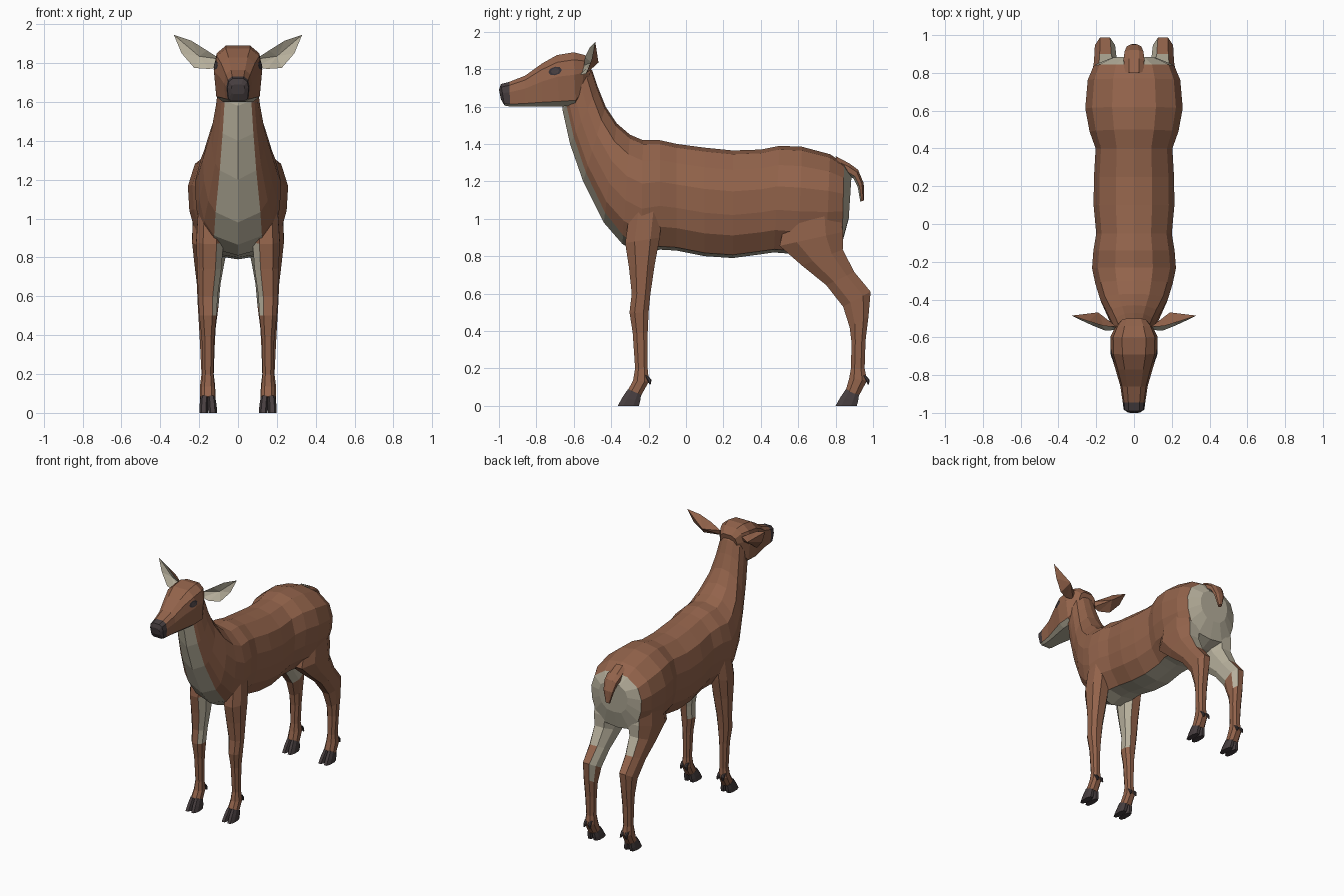
import bpy, bmesh, math
from mathutils import Vector
from mathutils.bvhtree import BVHTree


def material(name, rgb):
    m = bpy.data.materials.new(name)
    m.diffuse_color = (*rgb, 1)
    return m


BROWN = material("brown_coat", (0.29, 0.125, 0.07))
CREAM = material("cream_fur", (0.47, 0.43, 0.33))
DARK = material("dark_horn", (0.062, 0.048, 0.05))
EYE = material("eye_grey", (0.035, 0.03, 0.035))
MATS = [BROWN, CREAM, DARK, EYE]

# Half cross-sections: (width fraction, position from bottom/back 0 to top/front 1)
OCTAGON = [(0.5, 0), (1, 0.27), (1, 0.73), (0.5, 1)]
HEAD = [(0.62, 0), (0.9, 0.1), (1, 0.58), (0.88, 0.86), (0.5, 1)]


def trunk_section(w):
    return [(0, 0), (w, 0.03 + (w - 0.5) * 0.5), (0.85, 0.21), (0.97, 0.4),
            (1, 0.62), (0.86, 0.82), (0.45, 0.965), (0, 1)]


def ring(top, bot, hw, half, xc=0.0):
    """Closed outline between two (y, z) points, symmetric about xc."""
    left = [(-u, v) for u, v in reversed(half) if u > 0]
    return [(xc + u * hw, bot[0] + (top[0] - bot[0]) * v, bot[1] + (top[1] - bot[1]) * v)
            for u, v in half + left]


def finish(name, bm, rule, mirror=False):
    bmesh.ops.recalc_face_normals(bm, faces=bm.faces)
    bm.normal_update()
    for f in bm.faces:
        f.material_index = rule(f.calc_center_median(), f.normal)
    me = bpy.data.meshes.new(name)
    bm.to_mesh(me)
    bm.free()
    for m in MATS:
        me.materials.append(m)
    ob = bpy.data.objects.new(name, me)
    bpy.context.collection.objects.link(ob)
    if mirror:
        mod = ob.modifiers.new("Mirror", 'MIRROR')
        mod.use_mirror_merge = False
    return ob


def loft(name, rings, rule, mirror=False):
    bm = bmesh.new()
    vs = [[bm.verts.new(p) for p in r] for r in rings]
    n = len(vs[0])
    for a, b in zip(vs, vs[1:]):
        for j in range(n):
            k = (j + 1) % n
            bm.faces.new((a[j], a[k], b[k], b[j]))
    bm.faces.new(vs[0])
    bm.faces.new(vs[-1])
    return finish(name, bm, rule, mirror)


# Body and neck: top point, bottom point, half width, cream strip width
trunk = [
    ((0.885, 1.23), (0.87, 1.00), 0.12, 0.5), ((0.845, 1.295), (0.835, 0.87), 0.212, 0.5),
    ((0.77, 1.345), (0.75, 0.83), 0.245, 0.5), ((0.62, 1.385), (0.60, 0.81), 0.258, 0.5),
    ((0.50, 1.39), (0.47, 0.82), 0.235, 0.5), ((0.40, 1.37), (0.40, 0.81), 0.203, 0.5),
    ((0.25, 1.365), (0.25, 0.79), 0.212, 0.5), ((0.10, 1.38), (0.10, 0.80), 0.214, 0.5),
    ((-0.05, 1.40), (-0.05, 0.83), 0.20, 0.5), ((-0.14, 1.42), (-0.14, 0.835), 0.215, 0.5),
    ((-0.23, 1.42), (-0.24, 0.81), 0.222, 0.55), ((-0.30, 1.45), (-0.34, 0.865), 0.205, 0.6),
    ((-0.37, 1.51), (-0.44, 0.98), 0.18, 0.64), ((-0.43, 1.60), (-0.55, 1.20), 0.138, 0.68),
    ((-0.47, 1.70), (-0.62, 1.40), 0.113, 0.7), ((-0.50, 1.79), (-0.66, 1.58), 0.098, 0.7),
    ((-0.53, 1.83), (-0.66, 1.66), 0.09, 0.7)]


def trunk_rule(c, n):
    if c.y > 0.835:                                   # rump patch
        return 0 if n.z > 0.6 else 1
    t = min(trunk, key=lambda r: abs((r[0][0] + r[1][0]) / 2 - c.y) + abs((r[0][1] + r[1][1]) / 2 - c.z))
    if c.y < -0.3:                                    # throat and chest
        return 1 if abs(c.x) < t[2] * 0.55 and n.y < -0.2 and n.z < 0.3 else 0
    return 1 if abs(c.x) < t[2] * 0.42 and n.z < -0.5 else 0


loft("body", [ring(t, b, h, trunk_section(w)) for t, b, h, w in trunk], trunk_rule)

# Head with dark nose and cream chin
skull = [
    ((-1.0, 1.69), (-0.99, 1.64), 0.035), ((-0.99, 1.72), (-0.97, 1.605), 0.055),
    ((-0.945, 1.732), (-0.94, 1.60), 0.06), ((-0.86, 1.765), (-0.86, 1.60), 0.072),
    ((-0.77, 1.83), (-0.77, 1.60), 0.098), ((-0.69, 1.875), (-0.68, 1.60), 0.124),
    ((-0.60, 1.89), (-0.59, 1.605), 0.125), ((-0.54, 1.875), (-0.56, 1.65), 0.10),
    ((-0.50, 1.83), (-0.53, 1.70), 0.07)]


def head_rule(c, n):
    if c.y < -0.94 and c.z > 1.62:
        return 2
    return 1 if n.z < -0.75 else 0


head = loft("head", [ring(t, b, h, HEAD) for t, b, h in skull], head_rule)

# Eyes: thin almond plates laid on the cheeks
me = head.data
tree = BVHTree.FromPolygons([v.co for v in me.vertices], [p.vertices for p in me.polygons])


def eye_plate(name, ry, rz, lift, mat):
    bm = bmesh.new()
    pts = [(0, 0)] + [(math.cos(a * math.pi / 4) * ry, math.sin(a * math.pi / 4) * rz) for a in range(8)]
    vs = []
    for dy, dz in pts:
        hit = tree.ray_cast(Vector((1, -0.70 + dy, 1.79 + dz + dy * 0.15)), Vector((-1, 0, 0)))[0]
        vs.append(bm.verts.new((hit.x + lift, hit.y, hit.z)))
    for i in range(8):
        bm.faces.new((vs[0], vs[1 + i], vs[1 + (i + 1) % 8]))
    finish(name, bm, lambda c, n: mat, True)


eye_plate("eyelids", 0.036, 0.023, 0.003, 3)
eye_plate("eyes", 0.022, 0.016, 0.005, 2)

# Ears: cream hollow in front, brown shell behind
rim = [(0.09, -0.545, 1.82), (0.16, -0.54, 1.865), (0.24, -0.515, 1.915), (0.33, -0.485, 1.945),
       (0.29, -0.505, 1.85), (0.225, -0.535, 1.775), (0.15, -0.565, 1.77), (0.09, -0.56, 1.78)]
bm = bmesh.new()
edge = [bm.verts.new(p) for p in rim]
hollow = bm.verts.new((0.20, -0.505, 1.835))
shell = bm.verts.new((0.19, -0.468, 1.835))
for a, b in zip(edge, edge[1:] + edge[:1]):
    bm.faces.new((a, b, hollow))
    bm.faces.new((b, a, shell))
finish("ears", bm, lambda c, n: 1 if n.y < 0 else 0, True)

# Tail
tail = [((0.80, 1.335), (0.82, 1.24), 0.05), ((0.875, 1.295), (0.865, 1.23), 0.055),
        ((0.92, 1.262), (0.895, 1.215), 0.05), ((0.95, 1.19), (0.918, 1.17), 0.038),
        ((0.953, 1.10), (0.932, 1.09), 0.014)]
loft("tail", [ring(t, b, h, OCTAGON) for t, b, h in tail],
     lambda c, n: 1 if n.y < -0.3 and n.z < 0 else 0)

# Legs: front point, back point, inner x, outer x
fore = [((-0.29, 1.12), (-0.12, 1.12), 0.08, 0.20), ((-0.325, 0.87), (-0.14, 0.90), 0.075, 0.215),
        ((-0.305, 0.74), (-0.168, 0.75), 0.085, 0.21), ((-0.29, 0.60), (-0.19, 0.60), 0.105, 0.205),
        ((-0.302, 0.50), (-0.20, 0.50), 0.11, 0.20), ((-0.285, 0.39), (-0.205, 0.39), 0.122, 0.187),
        ((-0.272, 0.20), (-0.205, 0.20), 0.127, 0.182), ((-0.283, 0.135), (-0.198, 0.13), 0.12, 0.19),
        ((-0.31, 0.085), (-0.24, 0.055), 0.118, 0.192)]
hind = [((0.54, 1.02), (0.81, 1.08), 0.07, 0.23), ((0.50, 0.855), (0.84, 0.93), 0.05, 0.236),
        ((0.62, 0.75), (0.838, 0.835), 0.07, 0.225), ((0.75, 0.645), (0.90, 0.715), 0.09, 0.212),
        ((0.84, 0.53), (0.987, 0.61), 0.10, 0.207), ((0.875, 0.42), (0.976, 0.48), 0.115, 0.20),
        ((0.885, 0.34), (0.96, 0.35), 0.12, 0.195), ((0.882, 0.20), (0.955, 0.20), 0.125, 0.188),
        ((0.872, 0.145), (0.968, 0.135), 0.118, 0.195), ((0.855, 0.085), (0.925, 0.055), 0.115, 0.195)]


def fore_rule(c, n):
    return 1 if n.x < -0.55 and 0.55 < c.z < 0.95 else 0


def hind_rule(c, n):
    inner = n.x < -0.5 and c.z > 0.53
    back = n.y > 0.6 and c.z > 0.74 and c.x < 0.17
    return 1 if inner or back else 0


for name, rows, rule in (("front", fore, fore_rule), ("hind", hind, hind_rule)):
    loft(name + "_legs", [ring(f, b, (o - i) / 2, OCTAGON, (o + i) / 2) for f, b, i, o in rows], rule, True)
    (fy, fz), (by, bz), xi, xo = rows[-1]
    for side, xt, xb in (("inner", 0.137, 0.129), ("outer", 0.173, 0.177)):
        # Cloven hoof: one toe each side of the split
        loft(f"{name}_{side}_hooves", [
            ring((fy, fz + 0.004), (by, bz + 0.004), 0.02, OCTAGON, xt),
            ring((fy - 0.03, 0.045), (by - 0.005, 0.025), 0.023, OCTAGON, (xt + xb) / 2),
            ring((fy - 0.055, 0), (by - 0.012, 0), 0.022, OCTAGON, xb)],
            lambda c, n: 2, True)
        # Dewclaws behind the ankle
        y = rows[-2][1][0]
        loft(f"{name}_{side}_dewclaws", [
            ring((y - 0.025, 0.165), (y - 0.005, 0.16), 0.012, OCTAGON, xt),
            ring((y - 0.005, 0.13), (y + 0.013, 0.14), 0.011, OCTAGON, xt),
            ring((y + 0.004, 0.113), (y + 0.011, 0.116), 0.005, OCTAGON, xb)],
            lambda c, n: 2, True)
